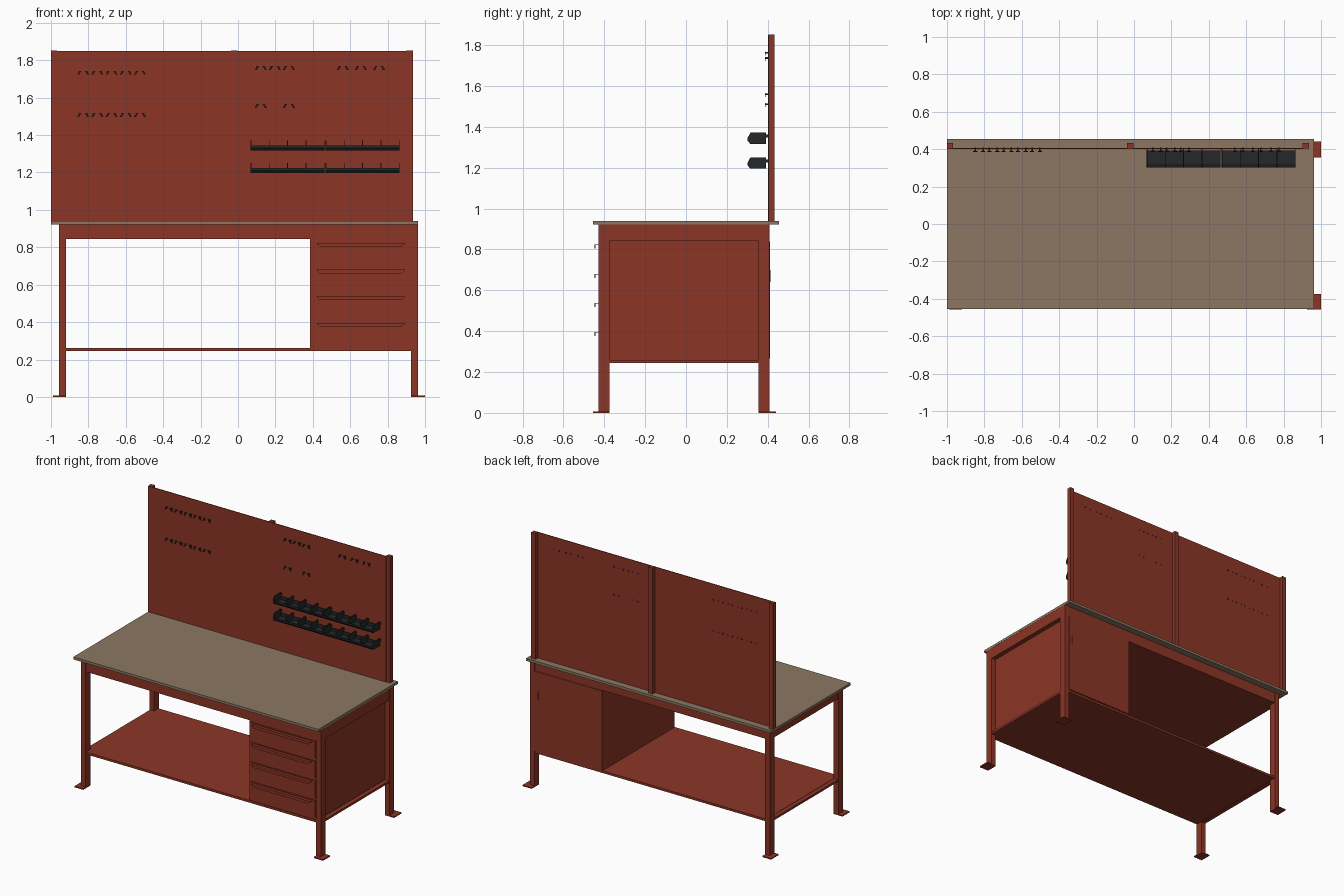
import bpy, bmesh

if "Cube" in bpy.data.objects:
    bpy.data.objects.remove(bpy.data.objects["Cube"])


def material(name, rgb):
    m = bpy.data.materials.new(name)
    m.diffuse_color = (*rgb, 1)
    m.use_nodes = True
    m.node_tree.nodes["Principled BSDF"].inputs["Base Color"].default_value = m.diffuse_color
    return m


RED = material("red_paint", (0.262, 0.036, 0.019))
WOOD = material("brown_worktop", (0.262, 0.186, 0.122))
BLACK = material("black_plastic", (0.018, 0.020, 0.021))


def finish(name, bm, mat):
    bmesh.ops.recalc_face_normals(bm, faces=bm.faces)
    me = bpy.data.meshes.new(name)
    bm.to_mesh(me)
    bm.free()
    me.materials.append(mat)
    ob = bpy.data.objects.new(name, me)
    bpy.context.collection.objects.link(ob)
    return ob


def add_prism(bm, yz, x0, x1):
    """Extrude a side profile (y, z) from x0 to x1."""
    a = [bm.verts.new((x0, y, z)) for y, z in yz]
    b = [bm.verts.new((x1, y, z)) for y, z in yz]
    bm.faces.new(a)
    bm.faces.new(b[::-1])
    n = len(yz)
    for i in range(n):
        j = (i + 1) % n
        bm.faces.new((a[i], a[j], b[j], b[i]))


def add_box(bm, x0, x1, y0, y1, z0, z1):
    add_prism(bm, [(y0, z0), (y1, z0), (y1, z1), (y0, z1)], x0, x1)


def box(name, mat, *dims):
    bm = bmesh.new()
    add_box(bm, *dims)
    return finish(name, bm, mat)


# worktop and the closed frame under it
box("worktop", WOOD, -1.0, 0.962, -0.455, 0.455, 0.922, 0.94)
box("top_frame", RED, -0.955, 0.961, -0.426, 0.406, 0.843, 0.922)

# legs with foot plates that stick outward
for sx, x0, x1, fx0, fx1 in (("left", -0.957, -0.92, -0.99, -0.92),
                             ("right", 0.926, 0.963, 0.926, 1.0)):
    for sy, y0, y1, fy0, fy1 in (("front", -0.428, -0.375, -0.456, -0.375),
                                 ("back", 0.356, 0.408, 0.356, 0.441)):
        box(f"{sy}_{sx}_leg", RED, x0, x1, y0, y1, 0.008, 0.922)
        box(f"{sy}_{sx}_foot", RED, fx0, fx1, fy0, fy1, 0, 0.008)

# lower shelf and its end rails
box("lower_shelf", RED, -0.925, 0.93, -0.424, 0.404, 0.245, 0.261)
box("right_shelf_rail", RED, 0.925, 0.96, -0.376, 0.357, 0.243, 0.259)
box("left_shelf_rail", RED, -0.955, -0.92, -0.376, 0.357, 0.243, 0.259)

# drawer cabinet
box("cabinet", RED, 0.386, 0.928, -0.42, 0.408, 0.261, 0.843)
box("cabinet_back_door", RED, 0.39, 0.924, 0.408, 0.411, 0.265, 0.84)
box("back_door_handle", RED, 0.893, 0.899, 0.411, 0.414, 0.64, 0.70)
for i, (z0, z1) in enumerate(((0.705, 0.83), (0.563, 0.686),
                              (0.418, 0.544), (0.277, 0.402))):
    box(f"drawer_front_{i + 1}", RED, 0.398, 0.913, -0.426, -0.42, z0, z1)
    # handle: thin shelf with a tapered lip hanging from its front edge
    bm = bmesh.new()
    zt = z1 - 0.006
    add_box(bm, 0.42, 0.892, -0.447, -0.425, zt - 0.003, zt)
    lip = [(0.42, zt - 0.003), (0.892, zt - 0.003),
           (0.874, zt - 0.02), (0.438, zt - 0.02)]
    f = bm.faces.new([bm.verts.new((x, -0.447, z)) for x, z in lip])
    ex = bmesh.ops.extrude_face_region(bm, geom=[f])["geom"]
    bmesh.ops.translate(bm, vec=(0, 0.003, 0),
                        verts=[v for v in ex if isinstance(v, bmesh.types.BMVert)])
    finish(f"drawer_handle_{i + 1}", bm, RED)

# back panel on three posts
box("back_panel", RED, -1.0, 0.906, 0.401, 0.406, 0.94, 1.85)
for name, x0, x1 in (("left", -1.0, -0.967), ("middle", -0.037, -0.003),
                     ("right", 0.902, 0.935)):
    box(f"{name}_post", RED, x0, x1, 0.404, 0.434, 0.94, 1.852)

# storage bins: two rows, each two blocks of four open trays
for r, z in enumerate((1.317, 1.196)):
    side = [(0.392, z), (0.314, z), (0.302, z + 0.015), (0.302, z + 0.03),
            (0.316, z + 0.055), (0.392, z + 0.055)]
    tray = [(0.392, z), (0.314, z), (0.302, z + 0.015), (0.302, z + 0.027),
            (0.305, z + 0.027), (0.305, z + 0.016), (0.316, z + 0.003),
            (0.389, z + 0.003), (0.389, z + 0.027), (0.392, z + 0.027)]
    for b, x0 in enumerate((0.067, 0.468)):
        bm = bmesh.new()
        add_prism(bm, tray, x0, x0 + 0.396)
        for k in range(5):
            x = x0 + k * 0.098
            add_prism(bm, side, x, x + 0.004)
            # clip into the panel
            add_box(bm, x, x + 0.004, 0.392, 0.402, z + 0.03, z + 0.045)
        finish(f"bin_block_{r + 1}_{b + 1}", bm, BLACK)


# tool hooks: pairs of small prongs leaning away from each other
def hook_row(name, first, step, count, z):
    bm = bmesh.new()
    for k in range(count):
        c = first + k * step
        for s in (-1, 1):
            x = c + s * 0.021
            add_box(bm, x - 0.004, x + 0.004, 0.388, 0.409, z, z + 0.008)
            start = len(bm.verts)
            add_box(bm, x - 0.005, x + 0.005, 0.386, 0.39, z - 0.01, z + 0.01)
            bm.verts.ensure_lookup_table()
            for v in bm.verts[start:]:
                v.co.x += s * (z - v.co.z) * 0.6
    finish(name, bm, BLACK)


hook_row("upper_left_hooks", -0.828, 0.076, 5, 1.733)
hook_row("lower_left_hooks", -0.828, 0.076, 5, 1.507)
hook_row("upper_middle_hooks", 0.122, 0.075, 3, 1.758)
hook_row("upper_right_hooks", 0.56, 0.097, 3, 1.758)
hook_row("lower_middle_hooks", 0.122, 0.15, 2, 1.556)
